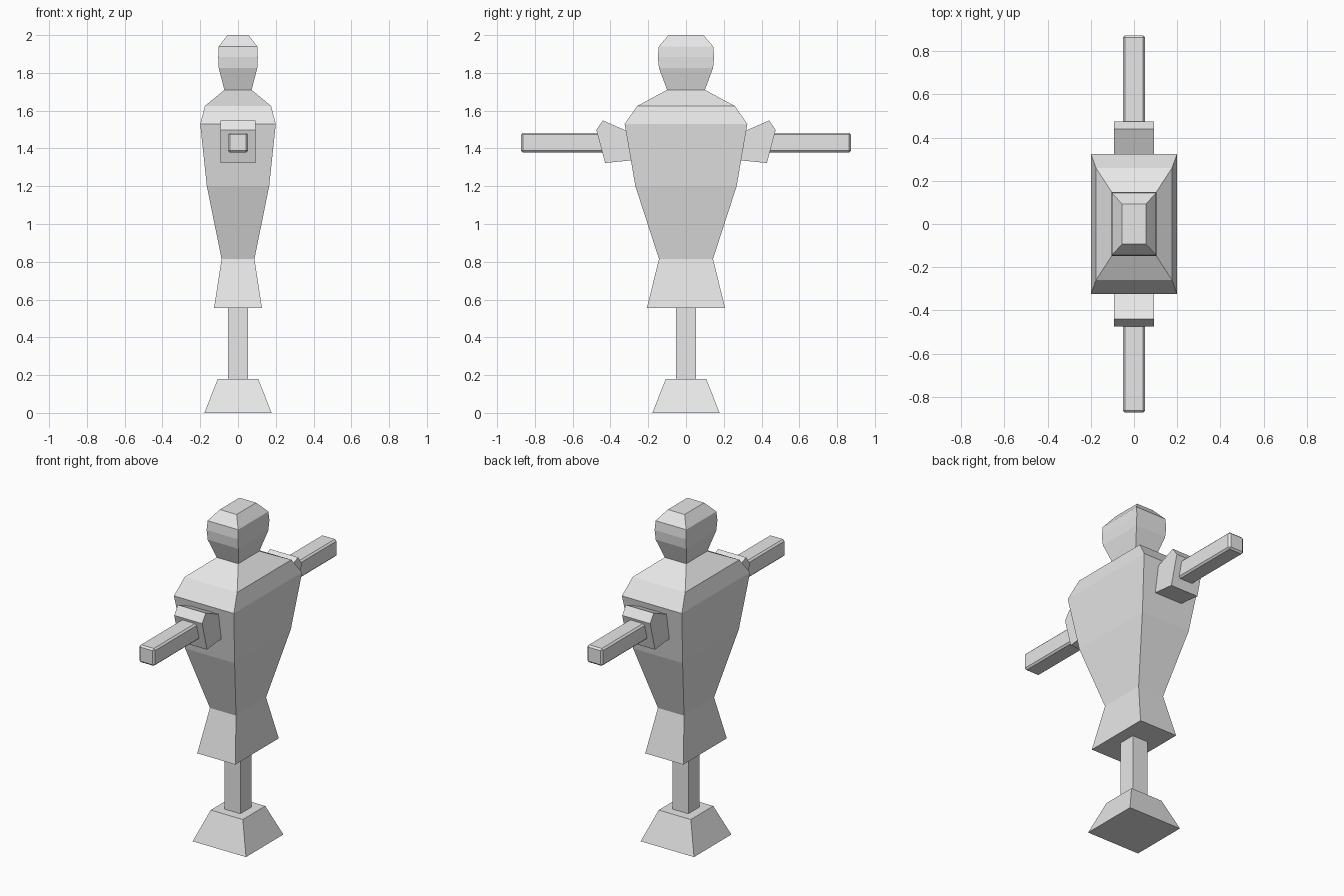
import bpy, bmesh

if "Cube" in bpy.data.objects:
    bpy.data.objects.remove(bpy.data.objects["Cube"])

grey = bpy.data.materials.new("plain grey")
grey.diffuse_color = (0.8, 0.8, 0.8, 1)
grey.use_nodes = True
grey.node_tree.nodes["Principled BSDF"].inputs["Base Color"].default_value = grey.diffuse_color


def finish(bm, name):
    bmesh.ops.recalc_face_normals(bm, faces=bm.faces)
    me = bpy.data.meshes.new(name)
    bm.to_mesh(me)
    bm.free()
    me.materials.append(grey)
    ob = bpy.data.objects.new(name, me)
    bpy.context.collection.objects.link(ob)
    return ob


def skin(loops, name):
    """Closed solid through a list of point loops."""
    bm = bmesh.new()
    rings = [[bm.verts.new(p) for p in loop] for loop in loops]
    n = len(rings[0])
    for a, b in zip(rings, rings[1:]):
        for i in range(n):
            j = (i + 1) % n
            bm.faces.new((a[i], a[j], b[j], b[i]))
    bm.faces.new(rings[0][::-1])
    bm.faces.new(rings[-1])
    return finish(bm, name)


def stack(sections, name):
    """Rectangular sections (z, half width x, half width y) joined upward."""
    return skin([[(-x, -y, z), (x, -y, z), (x, y, z), (-x, y, z)]
                 for z, x, y in sections], name)


# Tapered foot and square post
stack([(0, 0.178, 0.178), (0.18, 0.107, 0.107)], "foot")
stack([(0.15, 0.053, 0.053), (0.58, 0.053, 0.053)], "post")

# Skirt, torso, shoulders, neck and head in one tapered form
stack([(0.555, 0.127, 0.207), (0.815, 0.087, 0.143), (1.20, 0.165, 0.268),
       (1.53, 0.20, 0.325), (1.625, 0.175, 0.258), (1.71, 0.072, 0.10),
       (1.825, 0.102, 0.143), (1.885, 0.105, 0.149), (1.94, 0.102, 0.144),
       (2.0, 0.056, 0.093)], "body_and_head")

# Sleeves and bevelled arms on both sides
sleeve = [(0.25, 1.465), (0.44, 1.548), (0.475, 1.498), (0.428, 1.323), (0.25, 1.341)]
for side, s in (("front", -1), ("back", 1)):
    skin([[(x, s * y, z) for y, z in sleeve] for x in (-0.093, 0.093)],
         side + "_sleeve")
    arm = skin([[(x, s * y, z) for x, z in
                 ((-0.052, 1.378), (0.052, 1.378), (0.052, 1.483), (-0.052, 1.483))]
                for y in (0.3, 0.873)], side + "_arm")
    bevel = arm.modifiers.new("bevel", 'BEVEL')
    bevel.width = 0.01
    bevel.segments = 1
